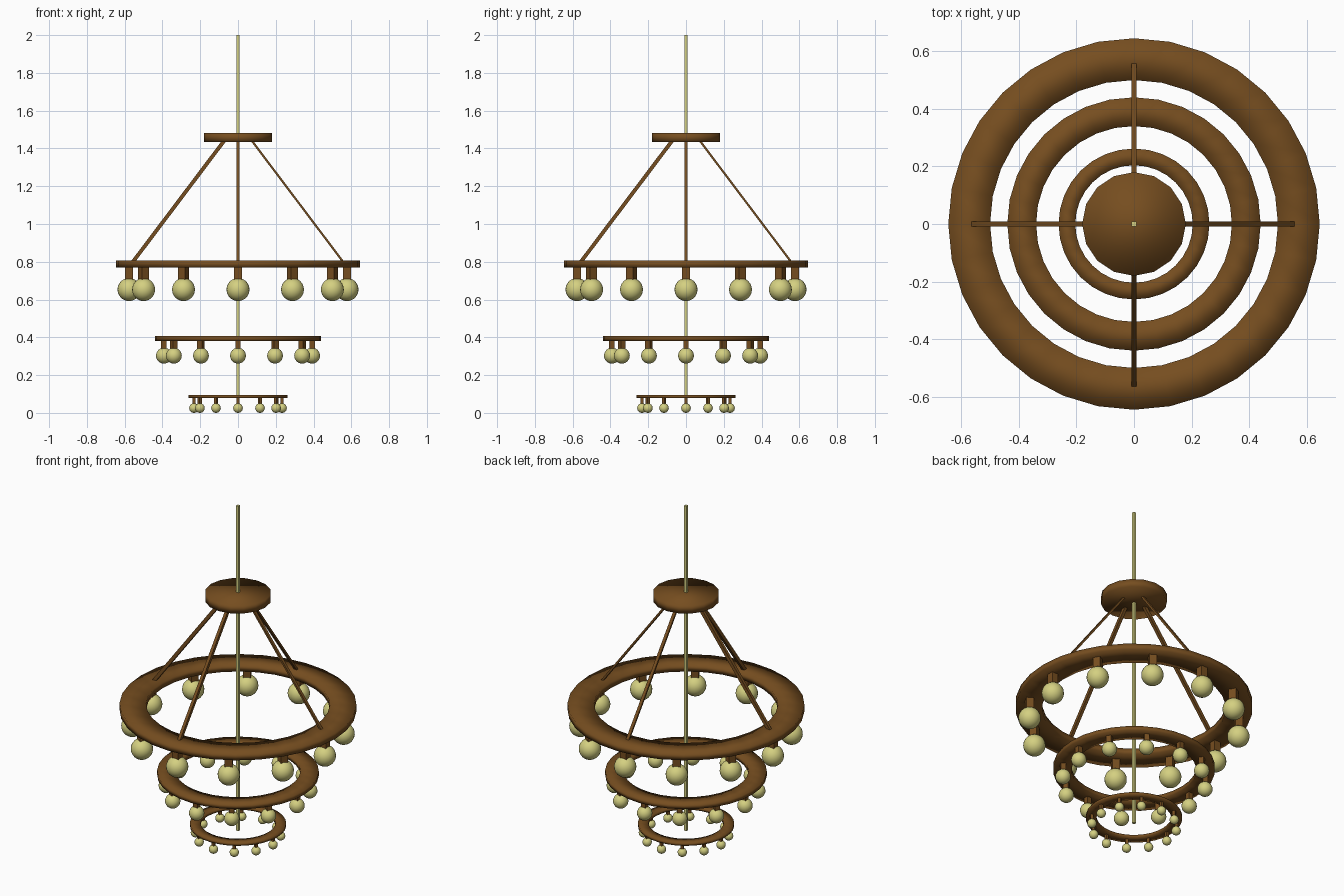
import bpy, bmesh, math
from mathutils import Vector, Matrix

if "Cube" in bpy.data.objects:
    bpy.data.objects.remove(bpy.data.objects["Cube"])


def material(name, rgb):
    m = bpy.data.materials.new(name)
    m.diffuse_color = (*rgb, 1)
    m.use_nodes = True
    m.node_tree.nodes["Principled BSDF"].inputs["Base Color"].default_value = m.diffuse_color
    return m


WOOD = material("wood", (0.18, 0.075, 0.014))
GLOW = material("pale_yellow", (0.66, 0.63, 0.22))


def finish(name, bm, mat, smooth=True):
    bmesh.ops.recalc_face_normals(bm, faces=bm.faces)
    me = bpy.data.meshes.new(name)
    for f in bm.faces:
        f.smooth = smooth
    bm.to_mesh(me)
    bm.free()
    me.materials.append(mat)
    ob = bpy.data.objects.new(name, me)
    bpy.context.collection.objects.link(ob)
    return ob


def add_box(bm, size, matrix):
    bmesh.ops.create_cube(bm, size=1, matrix=matrix @ Matrix.Diagonal((*size, 1)))


def ring(name, r_in, r_out, z0, z1, n=32):
    # rectangular section swept round the axis
    bm = bmesh.new()
    section = [(r_in, z0), (r_out, z0), (r_out, z1), (r_in, z1)]
    loops = []
    for i in range(n):
        a = 2 * math.pi * i / n
        loops.append([bm.verts.new((r * math.cos(a), r * math.sin(a), z)) for r, z in section])
    for i in range(n):
        p, q = loops[i], loops[(i + 1) % n]
        for k in range(4):
            j = (k + 1) % 4
            bm.faces.new((p[k], q[k], q[j], p[j]))
    return finish(name, bm, WOOD)


def tier(name, r_in, r_out, z0, z1, r_bulb, bulb_z, bulb_r, stem):
    ring(name + "_ring", r_in, r_out, z0, z1)
    bulbs, stems = bmesh.new(), bmesh.new()
    for i in range(12):
        turn = Matrix.Rotation(math.radians(30 * i), 4, 'Z')
        bmesh.ops.create_uvsphere(bulbs, u_segments=20, v_segments=12, radius=bulb_r,
                                  matrix=turn @ Matrix.Translation((r_bulb, 0, bulb_z)))
        lo = bulb_z + bulb_r * 0.8
        add_box(stems, (stem, stem, z0 + 0.004 - lo),
                turn @ Matrix.Translation((r_bulb, 0, (z0 + 0.004 + lo) / 2)))
    finish(name + "_bulbs", bulbs, GLOW)
    finish(name + "_stems", stems, WOOD, False)


# three tiers of rings with hanging bulbs
tier("upper", 0.50, 0.645, 0.77, 0.807, 0.577, 0.653, 0.061, 0.042)
tier("middle", 0.34, 0.44, 0.381, 0.407, 0.392, 0.303, 0.042, 0.029)
tier("lower", 0.204, 0.262, 0.078, 0.094, 0.233, 0.0255, 0.0255, 0.017)

# round hub
bm = bmesh.new()
bmesh.ops.create_cone(bm, cap_ends=True, segments=16, radius1=0.18, radius2=0.18, depth=0.047,
                      matrix=Matrix.Translation((0, 0, 1.4575)))
finish("hub", bm, WOOD)

# square central rod
bm = bmesh.new()
add_box(bm, (0.017, 0.017, 1.95), Matrix.Translation((0, 0, 1.025)))
finish("central_rod", bm, GLOW, False)

# four sloping struts, two of them thinner
for name, angle, thick in (("right", 0, 0.011), ("back", 90, 0.011),
                           ("left", 180, 0.02), ("front", 270, 0.02)):
    a, b = Vector((0.07, 0, 1.445)), Vector((0.56, 0, 0.795))
    d = b - a
    m = Matrix.Translation((a + b) / 2) @ d.to_track_quat('Z', 'Y').to_matrix().to_4x4()
    bm = bmesh.new()
    # local y of the tracked frame is the in-plane thickness direction
    add_box(bm, (0.018, thick, d.length), m)
    bm.transform(Matrix.Rotation(math.radians(angle), 4, 'Z'))
    finish(name + "_strut", bm, WOOD, False)
